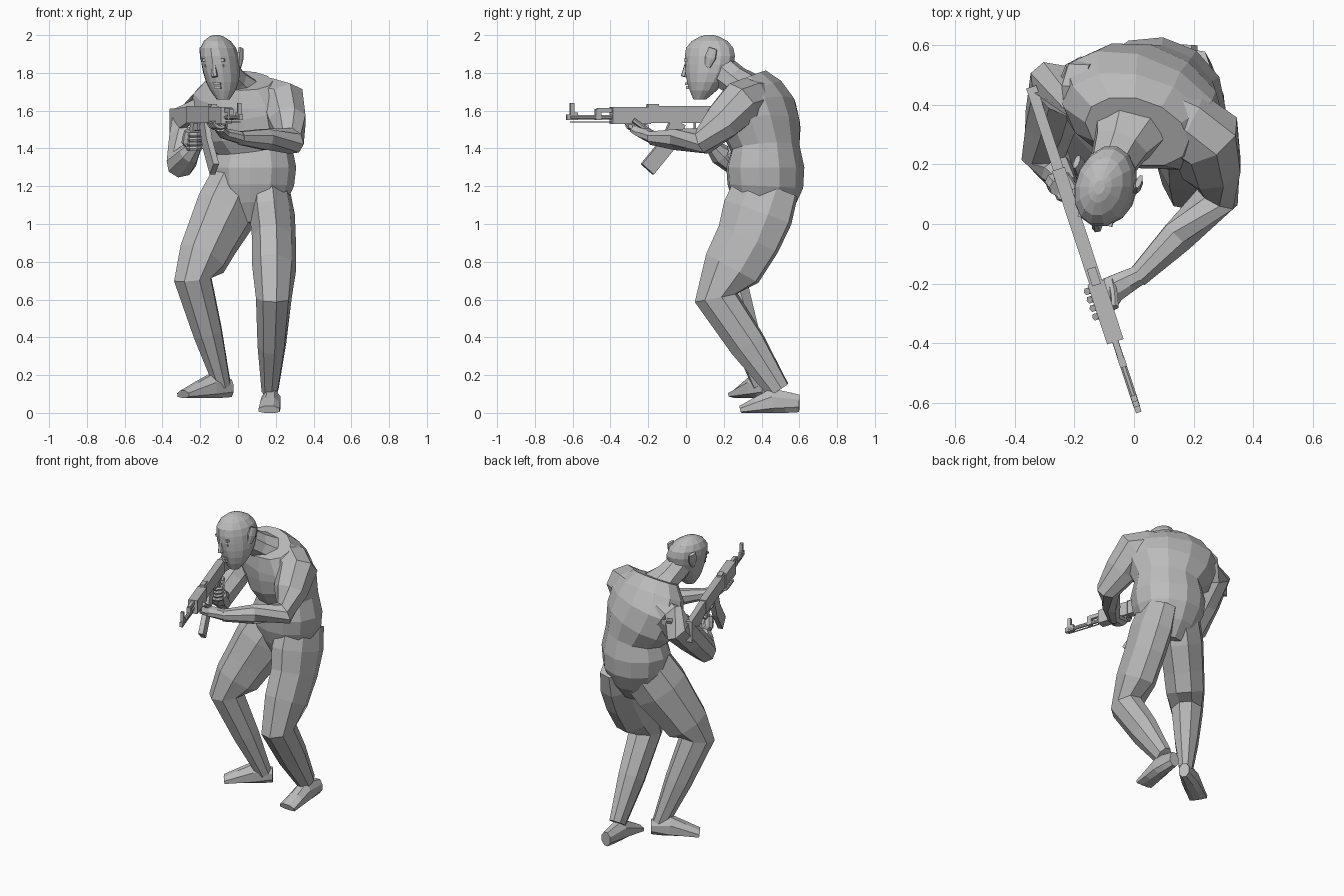
import bpy
import bmesh
from math import cos, sin, pi, sqrt
from mathutils import Vector

if "Cube" in bpy.data.objects:
    bpy.data.objects.remove(bpy.data.objects["Cube"], do_unlink=True)

grey = bpy.data.materials.new("plain grey")
grey.use_nodes = True
colour = (0.5, 0.5, 0.5, 1)
grey.diffuse_color = colour
grey.node_tree.nodes["Principled BSDF"].inputs["Base Color"].default_value = colour


def skin(name, rings):
    """Join equal rings of points into a closed flat-shaded tube."""
    bm = bmesh.new()
    loops = [[bm.verts.new(point) for point in ring] for ring in rings]
    count = len(loops[0])
    for low, high in zip(loops, loops[1:]):
        for i in range(count):
            j = (i + 1) % count
            bm.faces.new((low[i], low[j], high[j], high[i]))
    bm.faces.new(loops[0][::-1])
    bm.faces.new(loops[-1])
    bmesh.ops.recalc_face_normals(bm, faces=bm.faces)
    mesh = bpy.data.meshes.new(name)
    bm.to_mesh(mesh)
    bm.free()
    mesh.materials.append(grey)
    obj = bpy.data.objects.new(name, mesh)
    bpy.context.collection.objects.link(obj)


def with_middles(values, bulge=1.0):
    """Insert a swollen average between neighbouring values."""
    result = [values[0]]
    for before, after in zip(values, values[1:]):
        result += [(before + after) / 2 * bulge, after]
    return result


def limb(name, joints, widths, depths=None, side=(1, 0, 0), sides=8, bulge=1.15, floor=0.0):
    """Muscled tube through joints, with half widths along side and half depths across it."""
    centres = with_middles([Vector(joint) for joint in joints])
    across_sizes = with_middles(widths, bulge)
    deep_sizes = with_middles(depths or widths, bulge)
    rings = []
    for i, (centre, width, depth) in enumerate(zip(centres, across_sizes, deep_sizes)):
        ahead = centres[min(i + 1, len(centres) - 1)]
        along = (ahead - centres[max(i - 1, 0)]).normalized()
        across = Vector(side)
        across = (across - along * across.dot(along)).normalized()
        deep = along.cross(across)
        ring = []
        for k in range(sides):
            turn = 2 * pi * (k + 0.5) / sides
            point = centre + across * width * cos(turn) + deep * depth * sin(turn)
            point.z = max(point.z, floor)
            ring.append(point)
        rings.append(ring)
    skin(name, rings)


def frame(origin_x, origin_y, forward_x, forward_y):
    """Map (forward, sideways, height) to the world."""
    return lambda forward, sideways, height: Vector((
        origin_x + forward_x * forward - forward_y * sideways,
        origin_y + forward_y * forward + forward_x * sideways,
        height))


def prism(name, place, profile, width, offset=0.0):
    """Extrude a (forward, height) profile sideways."""
    skin(name, [[place(forward, offset + edge, height) for forward, height in profile]
                for edge in (-width / 2, width / 2)])


def box(name, place, back, front, bottom, top, width, offset=0.0):
    profile = [(back, bottom), (front, bottom), (front, top), (back, top)]
    prism(name, place, profile, width, offset)


# Torso and neck, turned a little to the right
body_side = (.93, -.37, 0)
limb("torso", [(.08, .4, 1), (.08, .42, 1.2), (.08, .42, 1.4), (.02, .38, 1.61), (.01, .31, 1.76)],
     widths=[.1, .22, .21, .3, .18], depths=[.1, .2, .18, .19, .12],
     side=body_side, sides=12, bulge=1.08)
limb("neck", [(0, .36, 1.69), (-.09, .16, 1.83)], widths=[.16, .07], depths=[.1, .09],
     side=body_side, bulge=.85)

# Legs: hip, thigh, knee, ankle
limb("left_leg", [(.17, .43, 1.2), (.19, .33, .92), (.19, .16, .61), (.17, .49, .12)],
     widths=[.1, .115, .095, .045], depths=[.18, .18, .12, .065], side=(1, -.2, 0), bulge=1.1)
limb("right_leg", [(.0, .43, 1.2), (-.14, .31, .92), (-.24, .22, .71), (-.08, .4, .14)],
     widths=[.13, .13, .1, .04], depths=[.18, .16, .11, .05], side=(.7, -.7, 0), bulge=1.08)

# Feet: heel, instep, toe
foot_widths = [.035, .055, .06]
foot_depths = [.05, .08, .025]
limb("left_foot", [(.18, .6, .05), (.175, .46, .055), (.165, .29, .015)],
     foot_widths, foot_depths, bulge=1)
limb("right_foot", [(-.04, .43, .13), (-.14, .37, .13), (-.29, .27, .095)],
     foot_widths, foot_depths, side=(.5, -.9, 0), bulge=1, floor=.08)

# Arms: collar, shoulder, elbow, wrist
limb("left_arm", [(.1, .37, 1.66), (.24, .29, 1.64), (.28, .09, 1.44), (.01, -.18, 1.455)],
     [.11, .125, .075, .038], side=(.8, .3, .3), bulge=1.06)
limb("right_arm", [(-.12, .45, 1.63), (-.26, .46, 1.55), (-.3, .23, 1.32), (-.22, .13, 1.42)],
     [.11, .1, .08, .035], side=(.9, .3, .3), bulge=1.02)

# Head: domed skull above the brow line, narrowing jaw below it, leaning to one side
brow_line, crown, chin = 1.89, 2.0, 1.66
turned = frame(-.11, .12, -.3, -.95)


def head_place(forward, sideways, height):
    return turned(forward, sideways - (height - brow_line) * .15 + .01, height)


def head_ring(height, points=14):
    if height > brow_line:
        rise = (height - brow_line) / (crown - brow_line)
        dome = sqrt(max(1 - rise ** 2, .03))
        width, back, front = .1 * dome, -.15 * dome, .135 * dome
    else:
        drop = (brow_line - height) / (brow_line - chin)
        width = .1 * (1 - .65 * drop ** 3)
        back = -.15 * (1 - drop ** 2)
        front = .13 - .06 * drop ** 2
    middle, reach = (front + back) / 2, (front - back) / 2
    turns = [2 * pi * (k + .5) / points for k in range(points)]
    return [head_place(middle + reach * sin(a), width * cos(a), height) for a in turns]


jaw_steps, dome_steps = 5, 4
heights = [chin + (brow_line - chin) * k / jaw_steps for k in range(jaw_steps)]
heights += [brow_line + (crown - brow_line) * sin(pi / 2 * k / dome_steps)
            for k in range(dome_steps + 1)]
skin("head", [head_ring(height) for height in heights])

# Face
limb("nose", [head_place(.115, 0, 1.86), head_place(.13, 0, 1.78)], widths=[.01, .018],
     side=body_side, sides=6, bulge=1)
box("upper_lip", head_place, .08, .115, 1.735, 1.75, .04)
box("lower_lip", head_place, .08, .11, 1.715, 1.73, .035)
for label, sign in (("left", 1), ("right", -1)):
    box(label + "_brow", head_place, .08, .114, 1.86, 1.875, .04, sign * .04)
    box(label + "_eye", head_place, .08, .108, 1.83, 1.845, .025, sign * .04)
    limb(label + "_ear", [head_place(-.03, sign * .095, 1.83), head_place(-.06, sign * .11, 1.93)],
         widths=[.01, .01], depths=[.015, .025], side=body_side, bulge=1.6)

# Rifle body, measured forward from the butt
aim = (.314, -.95, 0)
gun_side = (.95, .314, 0)
gun = frame(-.345, .46, aim[0], aim[1])
prism("stock", gun, [(0, 1.47), (.3, 1.54), (.3, 1.62), (0, 1.61)], .036)
box("receiver", gun, .29, .7, 1.535, 1.625, .045)
box("rear_sight", gun, .64, .7, 1.61, 1.635, .03)
box("handguard", gun, .69, .9, 1.53, 1.62, .058)
box("gas_tube", gun, .89, .98, 1.59, 1.615, .02)
box("gas_block", gun, .96, .99, 1.55, 1.61, .024)
box("front_sight_base", gun, 1.09, 1.13, 1.55, 1.59, .02)
box("front_sight_post", gun, 1.11, 1.13, 1.58, 1.64, .02)
box("muzzle_nut", gun, 1.125, 1.15, 1.55, 1.58, .02)
for part, height, radius in (("barrel", 1.565, .012), ("cleaning_rod", 1.54, .004)):
    limb(part, [gun(.89, 0, height), gun(1.13, 0, height)], [radius, radius], bulge=1)

# Magazine, grip and trigger
limb("magazine", [gun(.53, 0, 1.54), gun(.58, 0, 1.43), gun(.7, 0, 1.29)],
     widths=[.022] * 3, depths=[.06] * 3, side=gun_side, sides=4, bulge=1)
limb("pistol_grip", [gun(.37, 0, 1.54), gun(.33, 0, 1.41)],
     widths=[.022] * 2, depths=[.04] * 2, side=gun_side, sides=4, bulge=1)
box("trigger_guard", gun, .38, .5, 1.492, 1.498, .015)
box("trigger", gun, .43, .44, 1.495, 1.54, .008)

# Palms
limb("left_palm", [(.02, -.17, 1.455), gun(.73, .045, 1.48), gun(.77, 0, 1.51)],
     widths=[.035, .05, .045], depths=[.035, .03, .02], side=aim, bulge=1)
limb("right_palm", [(-.23, .15, 1.4), gun(.33, -.025, 1.44), gun(.35, -.02, 1.49)],
     widths=[.035, .035, .03], side=aim, bulge=1)


def finger(name, joints, side):
    limb(name, joints, [.013] * len(joints), side=side, sides=6, bulge=1)


# Fingers curl under the handguard and around the grip
for i in range(4):
    reach, height = .71 + .03 * i, 1.4 + .024 * i
    curl = [-1 - .6 * k for k in range(4)]
    finger(f"left_finger_{i + 1}",
           [gun(reach, .04 * cos(a), 1.555 + .045 * sin(a)) for a in curl], aim)
    finger(f"right_finger_{i + 1}",
           [gun(.36 + .04 * cos(a), .03 * sin(a), height) for a in range(-2, 3)], (0, 0, 1))
finger("left_thumb", [gun(.7, .05, 1.49), gun(.75, .045, 1.52), gun(.79, .035, 1.55)], aim)
finger("right_thumb", [gun(.31, -.02, 1.5), gun(.32, .02, 1.51), gun(.37, .03, 1.51)], (0, 0, 1))
